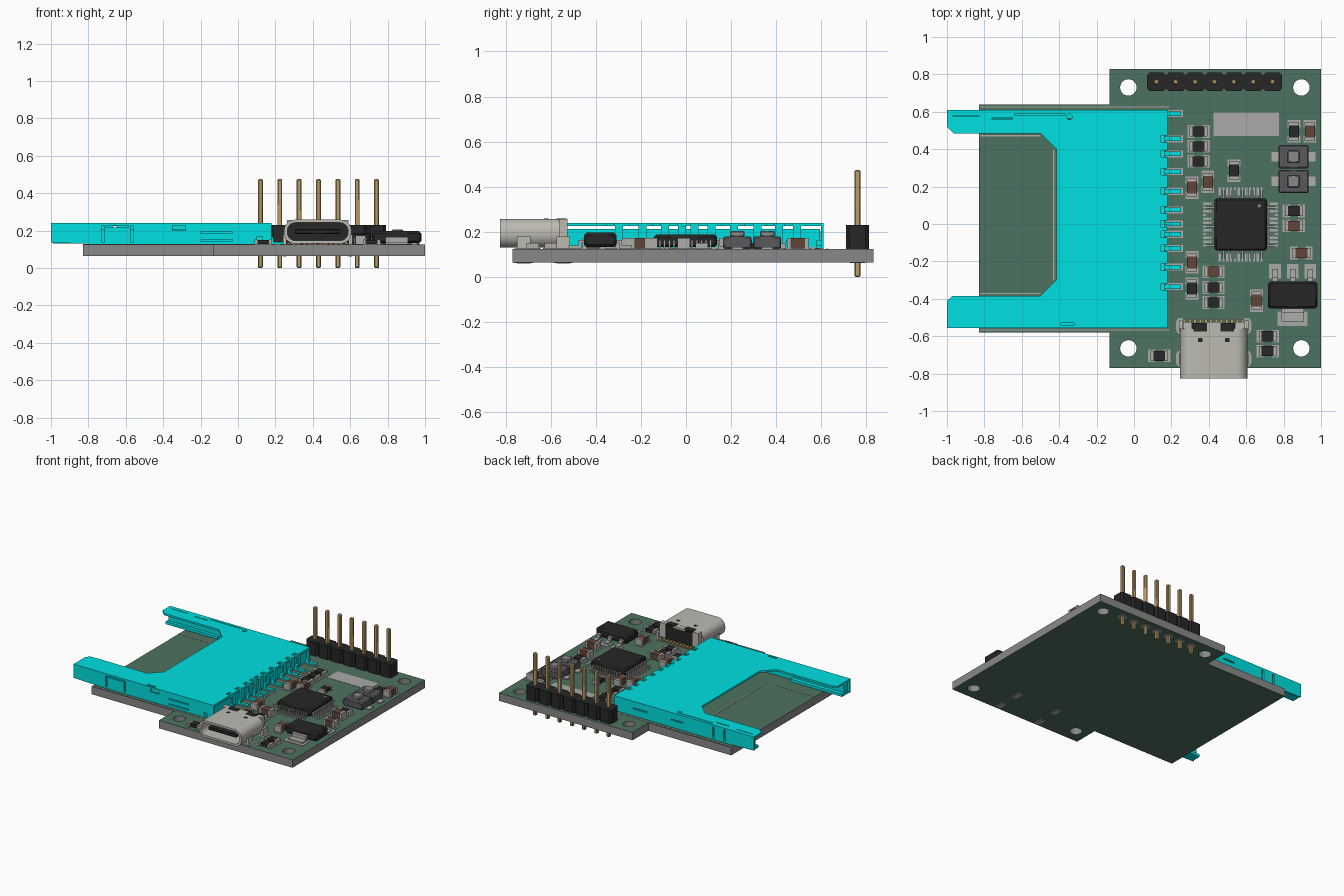
import bpy, bmesh, math
from mathutils import Matrix, Vector

if "Cube" in bpy.data.objects:
    bpy.data.objects.remove(bpy.data.objects["Cube"])

TOP, BOT = 0.125, 0.065            # circuit board faces
COL = dict(green=(.075, .17, .115), cyan=(0, .75, .76), black=(.02, .02, .02), brown=(.12, .06, .04),
           metal=(.42, .42, .40), pad=(.4, .4, .39), gold=(.5, .34, .14), shell=(.5, .49, .44),
           button=(.1, .1, .11), grey=(.25, .25, .25))
MATS = {}
for key, c in COL.items():
    MATS[key] = bpy.data.materials.new(key)
    MATS[key].diffuse_color = (*c, 1)


def add(name, me, mats, bevel=0):
    ob = bpy.data.objects.new(name, me)
    bpy.context.collection.objects.link(ob)
    for m in mats:
        me.materials.append(MATS[m])
    if bevel:
        b = ob.modifiers.new("bevel", 'BEVEL')
        b.width, b.segments = bevel, 1
    return ob


def boxes(name, items, mat, bevel=0):
    """Many boxes (x0, x1, y0, y1, z0, z1) in one object."""
    bm = bmesh.new()
    for x0, x1, y0, y1, z0, z1 in items:
        m = Matrix.Translation(((x0+x1)/2, (y0+y1)/2, (z0+z1)/2)) @ Matrix.Diagonal((x1-x0, y1-y0, z1-z0, 1))
        bmesh.ops.create_cube(bm, size=1, matrix=m)
    me = bpy.data.meshes.new(name)
    bm.to_mesh(me)
    bm.free()
    return add(name, me, [mat], bevel)


def plate(name, loops, lo, hi, mats, upright=False):
    """Flat profile with holes, extruded along z (or along y when upright, profile in xz)."""
    cu = bpy.data.curves.new(name + "_profile", 'CURVE')
    cu.dimensions, cu.fill_mode = '2D', 'BOTH'
    cu.extrude = (hi - lo) / 2
    for pts in loops:
        s = cu.splines.new('POLY')
        s.points.add(len(pts) - 1)
        for p, q in zip(s.points, pts):
            p.co = (q[0], q[1], 0, 1)
        s.use_cyclic_u = True
    tmp = bpy.data.objects.new("tmp", cu)
    bpy.context.collection.objects.link(tmp)
    dg = bpy.context.evaluated_depsgraph_get()
    me = bpy.data.meshes.new_from_object(tmp.evaluated_get(dg))
    bpy.data.objects.remove(tmp)
    me.name = name
    me.materials.clear()
    bm = bmesh.new()
    bm.from_mesh(me)
    bmesh.ops.remove_doubles(bm, verts=bm.verts, dist=1e-5)
    bmesh.ops.recalc_face_normals(bm, faces=bm.faces)
    for f in bm.faces:
        f.material_index = 1 if len(mats) > 1 and abs(f.normal.z) > .5 else 0
    mid = (lo + hi) / 2
    bm.transform(Matrix.Translation((0, mid, 0)) @ Matrix.Rotation(math.pi/2, 4, 'X') if upright
                 else Matrix.Translation((0, 0, mid)))
    bm.to_mesh(me)
    bm.free()
    return add(name, me, mats)


def circle(x, y, r, n=32):
    return [(x + r*math.cos(2*math.pi*i/n), y + r*math.sin(2*math.pi*i/n)) for i in range(n)]


def rect(x0, x1, y0, y1):
    return [(x0, y0), (x1, y0), (x1, y1), (x0, y1)]


def rrect(cx, cy, w, h, r, n=8):
    pts = []
    for k, (sx, sy) in enumerate([(1, 1), (-1, 1), (-1, -1), (1, -1)]):
        for i in range(n + 1):
            a = math.pi/2 * (k + i/n)
            pts.append((cx + sx*(w/2 - r) + r*math.cos(a), cy + sy*(h/2 - r) + r*math.sin(a)))
    return pts


def gull(cx, cy, d, off, r0, r1, w, zt, t=.01):
    """Gull-wing lead: shoulder, riser and foot as three boxes, pointing along d."""
    dx, dy = d
    rm = r0 + (r1 - r0) * .45
    out = []
    for a, b, z0, z1 in ((r0, rm, zt - t, zt), (rm - t, rm, TOP, zt), (rm - t, r1, TOP, TOP + t)):
        xs = (cx + dx*a - dy*off - abs(dy)*w/2, cx + dx*b - dy*off + abs(dy)*w/2)
        ys = (cy + dy*a + dx*off - abs(dx)*w/2, cy + dy*b + dx*off + abs(dx)*w/2)
        out.append((min(xs), max(xs), min(ys), max(ys), z0, z1))
    return out


# Circuit board with mounting holes
plate("circuit_board",
      [[(-.13, -.77), (1, -.77), (1, .83), (-.13, .83), (-.13, .64), (-.83, .64), (-.83, -.58), (-.13, -.58)]]
      + [circle(x, y, .044) for x in (-.03, .895) for y in (.73, -.665)], BOT, TOP, ["grey", "green"])

# Pin header: notched body, seven pins, solder rings
px = [.12 + .1035*i for i in range(7)]
h, c = .0515, .015
low = [p for x in px for p in ((x-h+.001, .725), (x-h+c, .71), (x+h-c, .71), (x+h-.001, .725))]
plate("header_body", [low + [(x, 1.52 - y) for x, y in reversed(low)]], TOP, .23, ["black"])
boxes("header_pins", [(x-.013, x+.013, .747, .773, 0, .475) for x in px], "gold", .005)
for i, x in enumerate(px):
    plate(f"header_solder_ring_{i}", [circle(x, .76, .034, 20)], BOT - .002, TOP + .002, ["pad"])

# Card socket: top cover with cut-out and comb edge, walls, rails, rear base
cy = [.59, .455, .375, .28, .175, .075, .0, -.055, -.13, -.23, -.335]
comb = [p for y in reversed(cy[1:]) for p in ((.18, y-.018), (.145, y-.018), (.145, y+.018), (.18, y+.018))]
cut = [(-.5, .485), (-.415, .40), (-.415, -.30), (-.5, -.385)]
plate("socket_cover",
      [[(-1, -.555), (.18, -.555)] + comb + [(.18, .61), (-1, .61), (-1, .52), (-.965, .485)] + cut
       + [(-.97, -.385), (-1, -.41)],
       rect(-.76, -.65, .56, .568), rect(-.64, -.37, .583, .59), rect(-.39, -.32, -.546, -.53),
       rect(-.97, -.83, .575, .58), circle(-.345, .573, .015, 16)], .226, .24, ["cyan"])
plate("socket_front_wall",
      [[(-1, .135), (-.75, .128), (.18, .128), (.18, .239), (-1, .239)],
       rect(-.73, -.715, .14, .225), rect(-.575, -.56, .14, .225), rect(-.705, -.585, .216, .226),
       rect(-.35, -.28, .2, .235), rect(-.2, -.03, .185, .193), rect(-.2, -.03, .145, .153),
       rect(.1, .13, .14, .165)], -.555, -.543, ["cyan"], True)
plate("socket_back_wall",
      [[(-1, .135), (-.75, .128), (.18, .128), (.18, .239), (-1, .239)],
       rect(-.76, -.745, .14, .225), rect(-.665, -.65, .14, .225), rect(-.4, -.3, .18, .19),
       rect(-.1, .02, .18, .19)], .598, .61, ["cyan"], True)
boxes("socket_rails", [(-.985, .1, .565, .597, .13, .205), (-.985, .1, -.542, -.5, .13, .205),
                       (-.99, -.55, .54, .6, .13, .15), (-.99, -.55, -.545, -.47, .13, .15)], "cyan")
boxes("socket_base", [(.0, .165, -.54, .595, .13, .212)]
      + [(.16, .176, y+.02, y+.055, .14, .226) for y in cy[1:]], "cyan")
boxes("socket_contacts", [(.15, .25, y-.012, y+.012, TOP, .139) for y in cy]
      + [(.15, .19, y-.012, y+.012, .13, .165) for y in cy], "cyan")
boxes("socket_pads", [(.17, .262, y-.019, y+.019, TOP, TOP+.003) for y in cy], "pad")

# Printed outline of the socket and blank label patch
s = .007
boxes("printed_lines", [(-.83, .19, .622, .622+s, TOP, TOP+.002), (-.83, .19, -.57, -.57+s, TOP, TOP+.002),
                        (-.83, -.5, .468, .468+s, TOP, TOP+.002), (-.83, -.5, -.375, -.375+s, TOP, TOP+.002),
                        (-.432, -.432+s, -.3, .395, TOP, TOP+.002)], "pad")
boxes("label_patch", [(.425, .775, .47, .595, TOP, TOP+.002)], "pad")

# USB connector: hollow rounded shell, dark core, tongue, legs and contacts
ux, uz = .426, .194
plate("usb_shell", [rrect(ux, uz, .36, .128, .058), rrect(ux, uz, .325, .096, .044)], -.825, -.56,
      ["shell"], True)
boxes("usb_shell_back", [(ux-.165, ux-.115, -.562, -.525, .15, .257), (ux-.05, ux+.05, -.562, -.525, .245, .257),
                         (ux+.115, ux+.165, -.562, -.525, .15, .257)], "shell")
plate("usb_core", [rrect(ux, uz, .328, .1, .045)], -.64, -.53, ["black"], True)
boxes("usb_tongue", [(ux-.12, ux+.12, -.80, -.62, uz-.013, uz+.013)], "black", .005)
boxes("usb_cover_slots", [(ux+sx*.073-.036, ux+sx*.073+.036, -.575, -.53, .25, .2595) for sx in (-1, 1)]
      + [(ux+sx*.073-.012, ux+sx*.073+.012, -.63, -.61, .25, .2595) for sx in (-1, 1)], "black")
legs = [(ux + sx*.176, y) for sx in (-1, 1) for y in (-.545, -.72)]
boxes("usb_legs", [(x-.01, x+.01, y-.03, y+.03, .06, .18) for x, y in legs], "shell")
for i, (x, y) in enumerate(legs):
    plate(f"usb_leg_pad_{i}", [rrect(x, y, .05, .085, .024)], BOT-.002, TOP+.002, ["pad"])
boxes("usb_contacts", [(ux-.155+i*.0282-.008, ux-.155+i*.0282+.008, -.54, -.508, TOP, .137)
                       for i in range(12)], "gold")

# Microcontroller: square body with twelve leads per side
mx, my = .57, -.003
boxes("chip_body", [(mx-.14, mx+.14, my-.14, my+.14, .133, .188)], "black", .01)
plate("chip_pin_one_dot", [circle(mx+.1, my+.1, .009, 16)], .186, .1895, ["grey"])
dirs = [(1, 0), (0, 1), (-1, 0), (0, -1)]
boxes("chip_leads", [b for d in dirs for i in range(12)
                     for b in gull(mx, my, d, (i-5.5)*.0203, .13, .185, .009, .163)], "metal")
boxes("chip_pads", [b for d in dirs for i in range(12)
                    for b in gull(mx, my, d, (i-5.5)*.0203, .15, .2, .012, TOP+.003, .003)], "pad")

# Voltage regulator: body, three leads and wide tab
rx, ry = .848, -.38
boxes("regulator_body", [(rx-.132, rx+.132, ry-.073, ry+.073, .133, .197)], "black", .012)
boxes("regulator_leads", [b for i in (-1, 0, 1) for b in gull(rx, ry, (0, 1), i*.094, .06, .14, .03, .165, .014)]
      + gull(rx, ry, (0, -1), 0, .06, .14, .12, .165, .014), "metal")
boxes("regulator_pads", [(rx+i*.094-.031, rx+i*.094+.031, -.292, -.215, TOP, TOP+.003) for i in (-1, 0, 1)]
      + [(rx-.08, rx+.08, -.545, -.468, TOP, TOP+.003)], "pad")

# Two push buttons
for i, (bx, by) in enumerate([(.853, .36), (.853, .228)]):
    boxes(f"button_body_{i}", [(bx-.08, bx+.08, by-.062, by+.062, TOP, .18)], "button", .006)
    boxes(f"button_cap_{i}", [(bx-.032, bx+.032, by-.032, by+.032, .178, .205)], "grey", .005)
    boxes(f"button_terminals_{i}", [(bx+sx*.097-.02, bx+sx*.097+.02, by-.025, by+.025, TOP, .132)
                                    for sx in (-1, 1)], "metal")

# Resistors and capacitors: (x, y, standing along y)
resistors = [(.345, .495, 0), (.345, .415, 0), (.345, .335, 0), (.535, .285, 1), (.855, .495, 1), (.855, .07, 0),
             (.425, -.34, 0), (.425, -.42, 0), (.31, -.345, 1), (.715, -.6, 0), (.715, -.68, 0), (.135, -.705, 0)]
capacitors = [(.395, .225, 1), (.31, .195, 1), (.94, .495, 1), (.855, -.01, 0), (.895, -.155, 0),
              (.31, -.205, 1), (.425, -.255, 0), (.655, -.41, 1)]


def chip_parts(kind, spots, mat, z):
    body, caps, pads = [], [], []
    for x, y, v in spots:
        def span(a0, a1, w, z0, z1):
            return (x-w, x+w, y+a0, y+a1, z0, z1) if v else (x+a0, x+a1, y-w, y+w, z0, z1)
        body.append(span(-.034, .034, .027, TOP+.002, z))
        for sgn in (-1, 1):
            a, b = sorted((sgn*.032, sgn*.048))
            caps.append(span(a, b, .028, TOP, z+.001))
            a, b = sorted((sgn*.022, sgn*.06))
            pads.append(span(a, b, .034, TOP, TOP+.003))
    boxes(kind + "_bodies", body, mat)
    boxes(kind + "_ends", caps, "metal")
    boxes(kind + "_pads", pads, "pad")


chip_parts("resistor", resistors, "black", .150)
chip_parts("capacitor", capacitors, "brown", .172)

# Smooth only the rounded surfaces
for ob in bpy.context.scene.objects:
    ob.select_set(True)
    bpy.context.view_layer.objects.active = ob
bpy.ops.object.shade_smooth_by_angle(angle=math.radians(30))

for m in bpy.data.materials:
    if m.users and not m.is_grease_pencil:
        m.use_nodes = True
        m.node_tree.nodes["Principled BSDF"].inputs["Base Color"].default_value = m.diffuse_color
